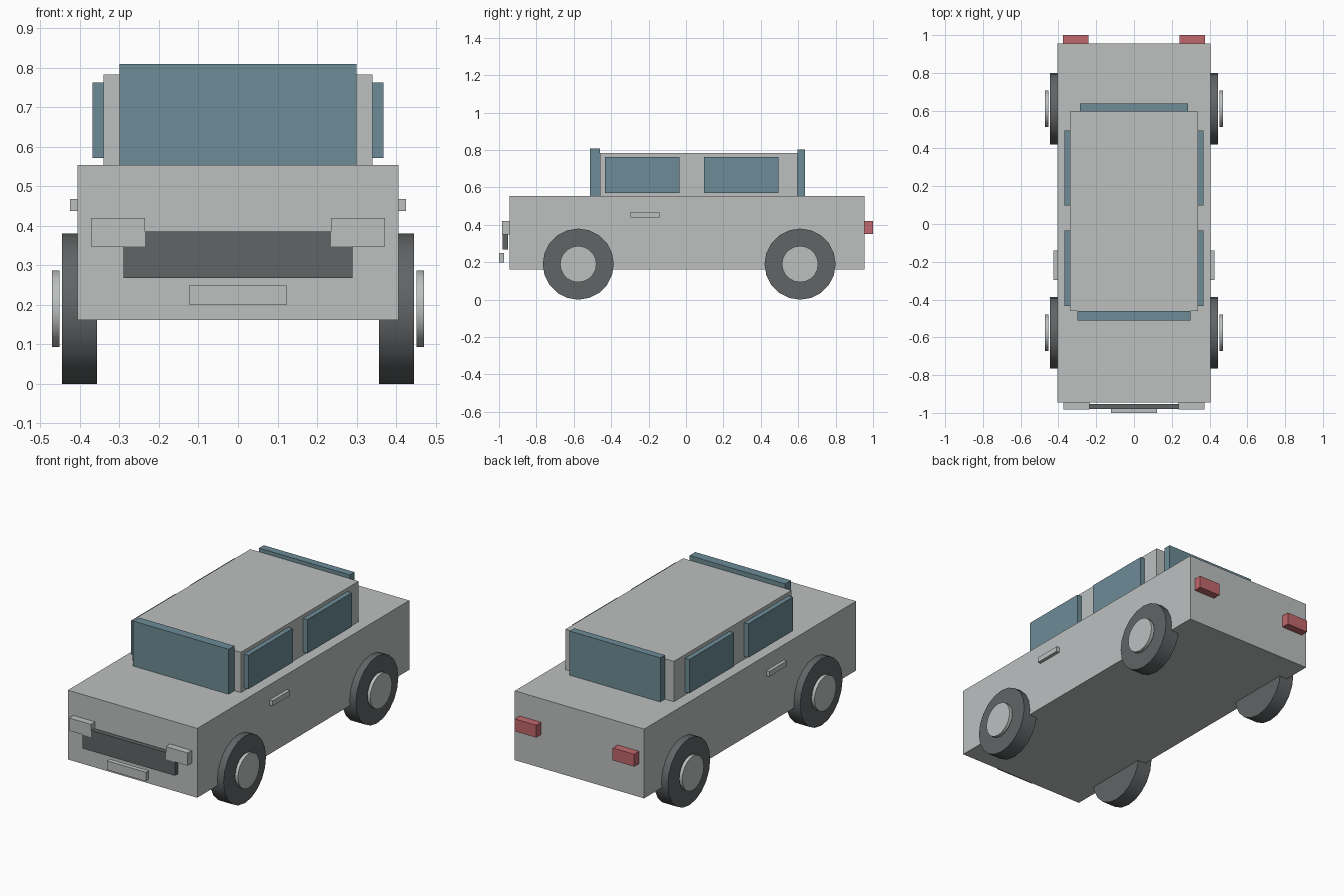
import bpy, math

if "Cube" in bpy.data.objects:
    bpy.data.objects.remove(bpy.data.objects["Cube"])


def material(name, rgb):
    m = bpy.data.materials.new(name)
    m.diffuse_color = (*rgb, 1.0)
    m.use_nodes = True
    m.node_tree.nodes["Principled BSDF"].inputs["Base Color"].default_value = m.diffuse_color
    return m


GREY = material("light grey paint", (0.51, 0.53, 0.53))
GLASS = material("blue grey glass", (0.15, 0.26, 0.305))
DARK = material("dark rubber", (0.12, 0.127, 0.133))
RED = material("tail light red", (0.53, 0.135, 0.15))


def box(name, mat, x, y, z):
    """Box spanning the (min, max) range on each axis."""
    bpy.ops.mesh.primitive_cube_add(size=1, location=[sum(r) / 2 for r in (x, y, z)])
    o = bpy.context.object
    o.name = name
    o.scale = [r[1] - r[0] for r in (x, y, z)]
    bpy.ops.object.transform_apply(location=False, rotation=False, scale=True)
    o.data.materials.append(mat)
    return o


def pair(name, mat, x, y, z):
    """Mirrored boxes on both sides of the car."""
    box(name + "_right", mat, x, y, z)
    box(name + "_left", mat, (-x[1], -x[0]), y, z)


def disc(name, mat, radius, x0, x1, side, y, z):
    """Cylinder lying along x."""
    bpy.ops.mesh.primitive_cylinder_add(
        vertices=20, radius=radius, depth=x1 - x0,
        location=(side * (x0 + x1) / 2, y, z), rotation=(0, math.pi / 2, 0))
    o = bpy.context.object
    o.name = name
    o.data.materials.append(mat)
    bpy.ops.object.shade_smooth_by_angle(angle=math.radians(30))


# Body and cabin
box("body", GREY, (-0.406, 0.406), (-0.945, 0.955), (0.161, 0.554))
box("cabin", GREY, (-0.34, 0.34), (-0.46, 0.595), (0.554, 0.783))

# Windows
box("windshield", GLASS, (-0.30, 0.30), (-0.512, -0.46), (0.554, 0.809))
box("rear_window", GLASS, (-0.285, 0.285), (0.595, 0.637), (0.554, 0.804))
pair("front_side_window", GLASS, (0.34, 0.368), (-0.433, -0.034), (0.571, 0.763))
pair("rear_side_window", GLASS, (0.34, 0.368), (0.097, 0.495), (0.571, 0.763))

# Front details
pair("headlight", GREY, (0.235, 0.372), (-0.983, -0.945), (0.348, 0.42))
box("grille", DARK, (-0.29, 0.29), (-0.98, -0.953), (0.268, 0.385))
box("front_plate", GREY, (-0.123, 0.123), (-1.0, -0.973), (0.199, 0.25))

# Tail lights and door handles
pair("tail_light", RED, (0.24, 0.375), (0.955, 1.0), (0.35, 0.42))
pair("door_handle", GREY, (0.406, 0.425), (-0.297, -0.141), (0.438, 0.468))

# Wheels with hubcaps
for end, y in (("front", -0.576), ("rear", 0.61)):
    for label, side in (("right", 1), ("left", -1)):
        disc(f"{end}_{label}_tire", DARK, 0.19, 0.357, 0.446, side, y, 0.19)
        disc(f"{end}_{label}_hubcap", GREY, 0.097, 0.452, 0.471, side, y, 0.19)
